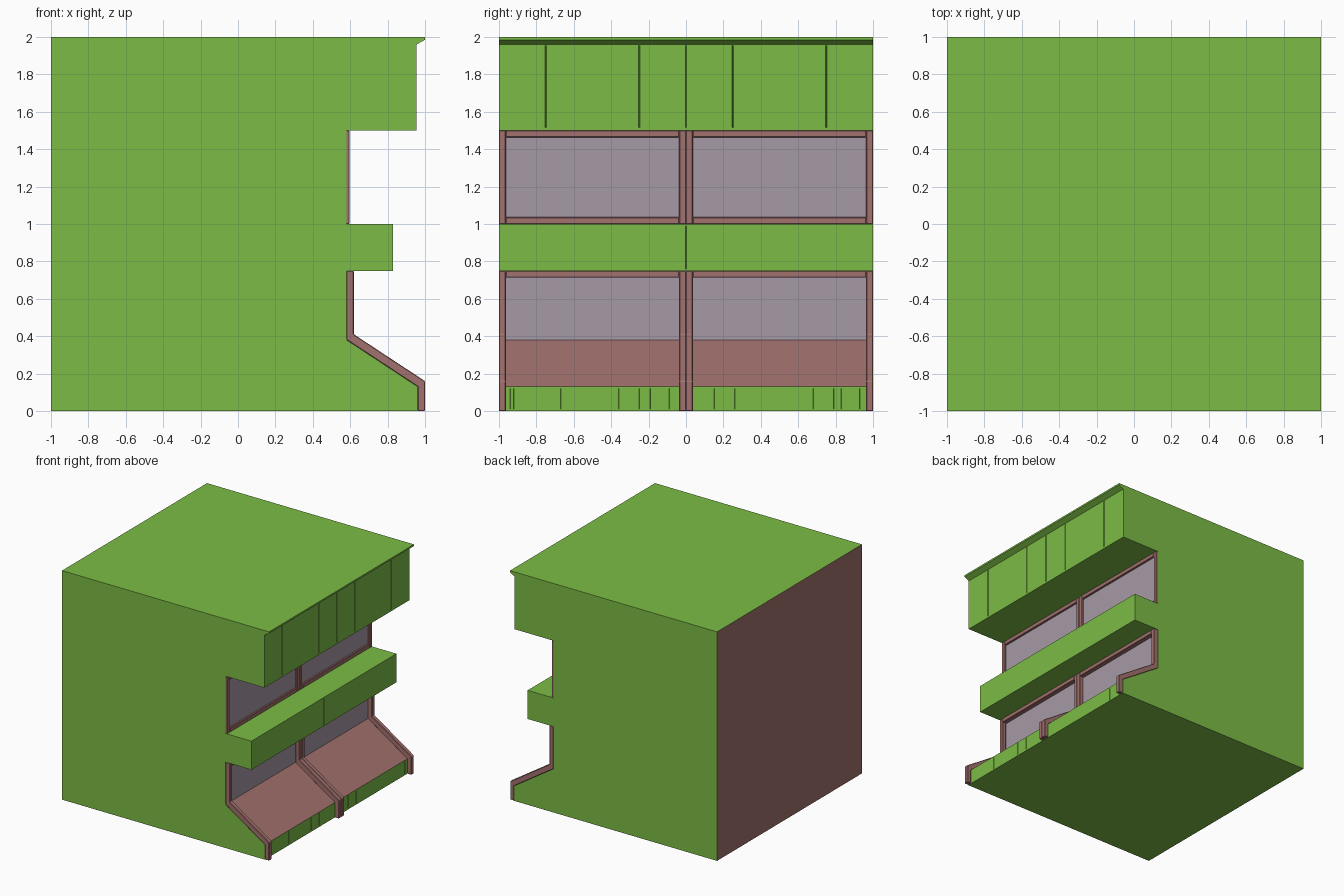
import bpy, bmesh
from mathutils import Vector

if "Cube" in bpy.data.objects:
    bpy.data.objects.remove(bpy.data.objects["Cube"])


def material(name, rgb):
    m = bpy.data.materials.new(name)
    m.diffuse_color = (*rgb, 1)
    m.use_nodes = True
    m.node_tree.nodes["Principled BSDF"].inputs["Base Color"].default_value = m.diffuse_color
    return m


GREEN = material("green", (0.2, 0.5, 0.06))
BROWN = material("brown", (0.36, 0.165, 0.155))
GLASS = material("glass", (0.38, 0.32, 0.38))


def add_prism(bm, points, axis, lo, hi):
    """Extrude a 2D outline: axis 'y' takes (x, z) points, axis 'z' takes (x, y)."""
    def place(p, d):
        return Vector((p[0], d, p[1])) if axis == "y" else Vector((p[0], p[1], d))
    verts = [bm.verts.new(place(p, lo)) for p in points]
    face = bm.faces.new(verts)
    ext = bmesh.ops.extrude_face_region(bm, geom=[face])["geom"]
    for v in ext:
        if isinstance(v, bmesh.types.BMVert):
            if axis == "y":
                v.co.y = hi
            else:
                v.co.z = hi


def make_object(name, bm, mats, bevel=0):
    bmesh.ops.recalc_face_normals(bm, faces=bm.faces)
    if bevel:
        bmesh.ops.bevel(bm, geom=bm.edges[:], offset=bevel, segments=1, affect="EDGES")
    mesh = bpy.data.meshes.new(name)
    bm.to_mesh(mesh)
    bm.free()
    ob = bpy.data.objects.new(name, mesh)
    bpy.context.collection.objects.link(ob)
    for m in mats:
        mesh.materials.append(m)
    return ob


# Main block: one stepped profile across the full width
bm = bmesh.new()
add_prism(bm, [(-1, 0), (0.96, 0), (0.96, 0.13), (0.58, 0.38), (0.58, 0.75),
               (0.83, 0.75), (0.83, 1.0), (0.58, 1.0), (0.58, 1.5), (0.955, 1.5),
               (0.955, 1.96), (1, 1.985), (1, 2), (-1, 2)], "y", -1, 1)
block = make_object("main_block", bm, [GREEN, BROWN, GLASS])
for f in block.data.polygons:
    c, n = f.center, f.normal
    if n.x < -0.9 or (n.x > 0.3 and 0.14 < c.z < 0.37):
        f.material_index = 1          # back wall and sloping counter
    elif n.x > 0.9 and abs(c.x - 0.58) < 0.01:
        f.material_index = 2          # window panes

# Narrow vertical seams cut into the front faces
bm = bmesh.new()


def seam(x, y, lo, hi, w):
    add_prism(bm, [(x + 0.01, y - w), (x - w, y), (x + 0.01, y + w)], "z", lo, hi)


for y in (-0.75, -0.25, 0, 0.25, 0.75):
    seam(0.955, y, 1.515, 1.955, 0.008)
seam(0.83, 0, 0.76, 0.99, 0.006)
for y in (-0.94, -0.92, -0.77, -0.67, -0.36, -0.25, -0.19, -0.09,
          0.15, 0.26, 0.68, 0.79, 0.83, 0.93):
    seam(0.96, y, 0.01, 0.12, 0.004)
cutter = make_object("seam_cutter", bm, [GREEN])
cutter.hide_render = True
cutter.hide_set(True)
cut = block.modifiers.new("seams", "BOOLEAN")
cut.operation = "DIFFERENCE"
cut.solver = "EXACT"
cut.object = cutter

# Window frames, one pair per bay
W = 0.037
rib = [(0.96, 0), (1, 0), (1, 0.16), (0.62, 0.41), (0.62, 0.75),
       (0.58, 0.75), (0.58, 0.38), (0.96, 0.13)]


def bar(z0, z1, x):
    return [(0.577, z0), (x, z0), (x, z1), (0.577, z1)]


for side, y0 in (("left", -1), ("right", 0)):
    y1 = y0 + 1
    # Upper frame: rectangular border
    bm = bmesh.new()
    for a, b in ((y0, y0 + W), (y1 - W, y1)):
        add_prism(bm, bar(1.0, 1.5, 0.597), "y", a, b)
    for a, b in ((1.0, 1.0 + W), (1.5 - W, 1.5)):
        add_prism(bm, bar(a, b, 0.597), "y", y0 + W, y1 - W)
    make_object("upper_frame_" + side, bm, [BROWN], 0.004)
    # Lower frame: bent side ribs and a top bar
    bm = bmesh.new()
    for a, b in ((y0, y0 + W), (y1 - W, y1)):
        add_prism(bm, rib, "y", a, b)
    add_prism(bm, bar(0.75 - W, 0.75, 0.62), "y", y0 + W, y1 - W)
    make_object("lower_frame_" + side, bm, [BROWN], 0.004)
